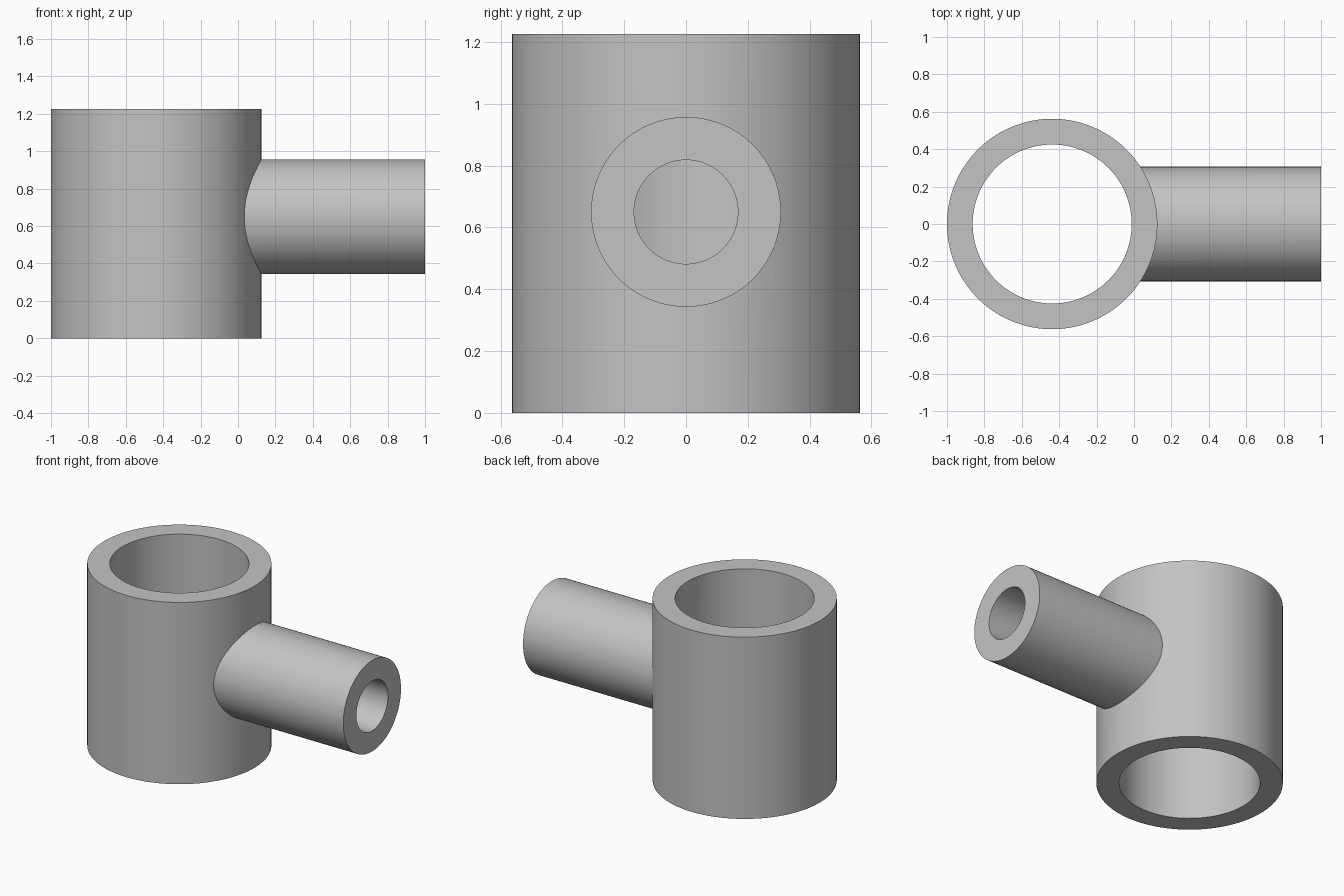
import bpy
import math

cube = bpy.data.objects.get("Cube")
if cube:
    bpy.data.objects.remove(cube, do_unlink=True)

HUB_X, HUB_R, BORE_R, HEIGHT = -0.4375, 0.5625, 0.425, 1.225
ARM_Z, ARM_R, ARM_BORE_R = 0.65, 0.307, 0.168

grey = bpy.data.materials.new("plain_grey")
grey.use_nodes = True
colour = (0.55, 0.55, 0.55, 1)
grey.diffuse_color = colour
grey.node_tree.nodes["Principled BSDF"].inputs["Base Color"].default_value = colour


def upright(name, radius, bottom, top):
    """Cylinder along z on the hub axis."""
    bpy.ops.mesh.primitive_cylinder_add(
        vertices=128, radius=radius, depth=top - bottom,
        location=(HUB_X, 0, (bottom + top) / 2))
    return finish(name)


def sideways(name, radius, start, end):
    """Cylinder along x on the arm axis."""
    bpy.ops.mesh.primitive_cylinder_add(
        vertices=128, radius=radius, depth=end - start,
        location=((start + end) / 2, 0, ARM_Z), rotation=(0, math.pi / 2, 0))
    return finish(name)


def finish(name):
    obj = bpy.context.object
    obj.name = name
    obj.data.materials.append(grey)
    return obj


def combine(body, tool, operation):
    """Apply a boolean and discard the tool."""
    tool.hide_render = True
    mod = body.modifiers.new(operation.lower(), "BOOLEAN")
    mod.object, mod.operation, mod.solver = tool, operation, "EXACT"
    bpy.ops.object.select_all(action="DESELECT")
    body.select_set(True)
    bpy.context.view_layer.objects.active = body
    bpy.ops.object.modifier_apply(modifier=mod.name)
    bpy.data.objects.remove(tool, do_unlink=True)


# Hub and side arm joined, then both bores cut through
fitting = upright("pipe_tee", HUB_R, 0, HEIGHT)
combine(fitting, sideways("side_arm", ARM_R, HUB_X, 1), "UNION")
combine(fitting, upright("hub_bore", BORE_R, -0.2, HEIGHT + 0.2), "DIFFERENCE")
combine(fitting, sideways("arm_bore", ARM_BORE_R, HUB_X, 1.2), "DIFFERENCE")

# Smooth walls with crisp rims
bpy.ops.object.shade_smooth_by_angle(angle=math.radians(30))
